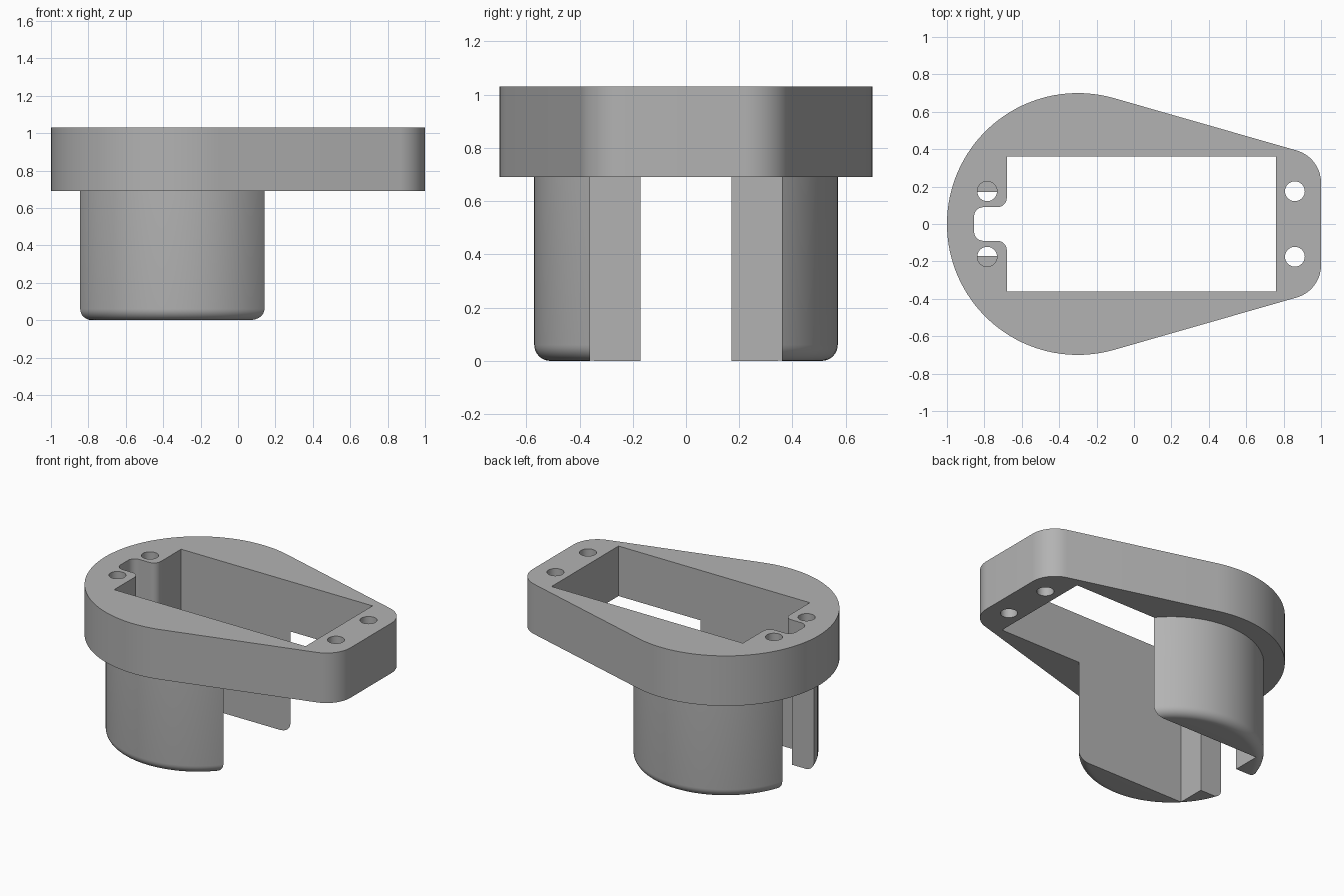
import bpy, bmesh, math
from math import cos, sin, radians

cube = bpy.data.objects.get("Cube")
if cube:
    bpy.data.objects.remove(cube, do_unlink=True)

grey = bpy.data.materials.new("plain_grey")
grey.use_nodes = True
GREY = (0.45, 0.45, 0.45, 1)
grey.diffuse_color = GREY
grey.node_tree.nodes["Principled BSDF"].inputs["Base Color"].default_value = GREY

PLATE_Z, TOP_Z = 0.69, 1.03
ROUND_X, ROUND_R = -0.3, 0.7
BARREL_R, FILLET = 0.57, 0.06


def arc(cx, cy, r, start, end, steps):
    """Points along an arc, angles in degrees."""
    angles = [radians(start + (end - start) * i / steps) for i in range(steps + 1)]
    return [(cx + r * cos(a), cy + r * sin(a)) for a in angles]


def add_object(name, bm):
    bmesh.ops.recalc_face_normals(bm, faces=bm.faces)
    mesh = bpy.data.meshes.new(name)
    bm.to_mesh(mesh)
    bm.free()
    mesh.materials.append(grey)
    obj = bpy.data.objects.new(name, mesh)
    bpy.context.collection.objects.link(obj)
    return obj


def prism(name, outline, z0, z1):
    """Upright solid from a flat outline."""
    bm = bmesh.new()
    face = bm.faces.new([bm.verts.new((x, y, z0)) for x, y in outline])
    ext = bmesh.ops.extrude_face_region(bm, geom=[face])["geom"]
    verts = [v for v in ext if isinstance(v, bmesh.types.BMVert)]
    bmesh.ops.translate(bm, verts=verts, vec=(0, 0, z1 - z0))
    return add_object(name, bm)


def box_outline(x0, x1, y):
    return [(x0, -y), (x1, -y), (x1, y), (x0, y)]


def select_only(obj):
    bpy.ops.object.select_all(action='DESELECT')
    obj.select_set(True)
    bpy.context.view_layer.objects.active = obj


def cut(obj, cutters):
    for cutter in cutters:
        mod = obj.modifiers.new("cut", 'BOOLEAN')
        mod.operation, mod.solver, mod.object = 'DIFFERENCE', 'EXACT', cutter
        select_only(obj)
        bpy.ops.object.modifier_apply(modifier=mod.name)
        bpy.data.objects.remove(cutter, do_unlink=True)
    bpy.ops.object.shade_smooth_by_angle(angle=radians(30))


# Mounting plate: big round end tapering to a square end with rounded corners
tangent = 74
outline = (arc(ROUND_X, 0, ROUND_R, tangent, 360 - tangent, 72)
           + arc(0.82, -0.22, 0.18, -tangent, 0, 14)
           + arc(0.82, 0.22, 0.18, 0, tangent, 14))
plate = prism("mounting_plate", outline, PLATE_Z, TOP_Z)

# Window with a rounded cable notch on its left edge
half_notch = arc(-0.73, 0.14, 0.05, 0, -90, 8) + arc(-0.805, 0.04, 0.05, 90, 180, 8)
mirrored = [(x, -y) for x, y in reversed(half_notch)]
window = [(0.76, -0.36), (0.76, 0.36), (-0.68, 0.36)] + half_notch + mirrored + [(-0.68, -0.36)]
cutters = [prism("window_cutter", window, PLATE_Z - 0.1, TOP_Z + 0.1)]

# Four screw holes
for x in (-0.785, 0.86):
    for y in (-0.175, 0.175):
        hole = arc(x, y, 0.053, 0, 348.75, 31)
        cutters.append(prism("hole_cutter", hole, PLATE_Z - 0.1, TOP_Z + 0.1))
cut(plate, cutters)

# Barrel below the plate: turned profile with a rounded bottom edge
profile = ([(0, 0)] + arc(BARREL_R - FILLET, FILLET, FILLET, -90, 0, 8)
           + [(BARREL_R, PLATE_Z), (0, PLATE_Z)])
bm = bmesh.new()
verts = [bm.verts.new((r, 0, z)) for r, z in profile]
edges = [bm.edges.new(pair) for pair in zip(verts, verts[1:])]
bmesh.ops.spin(bm, geom=verts + edges, cent=(0, 0, 0), axis=(0, 0, 1),
               angle=math.tau, steps=96, use_duplicate=False)
bmesh.ops.remove_doubles(bm, verts=bm.verts, dist=0.0001)
bmesh.ops.translate(bm, verts=bm.verts, vec=(ROUND_X, 0, 0))
legs = add_object("barrel_legs", bm)

# Window passage and centre slot split the barrel into two legs
cut(legs, [prism("passage_cutter", box_outline(-0.68, 0.76, 0.36), -0.1, TOP_Z),
           prism("slot_cutter", box_outline(-1.1, -0.5, 0.17), -0.1, TOP_Z)])
